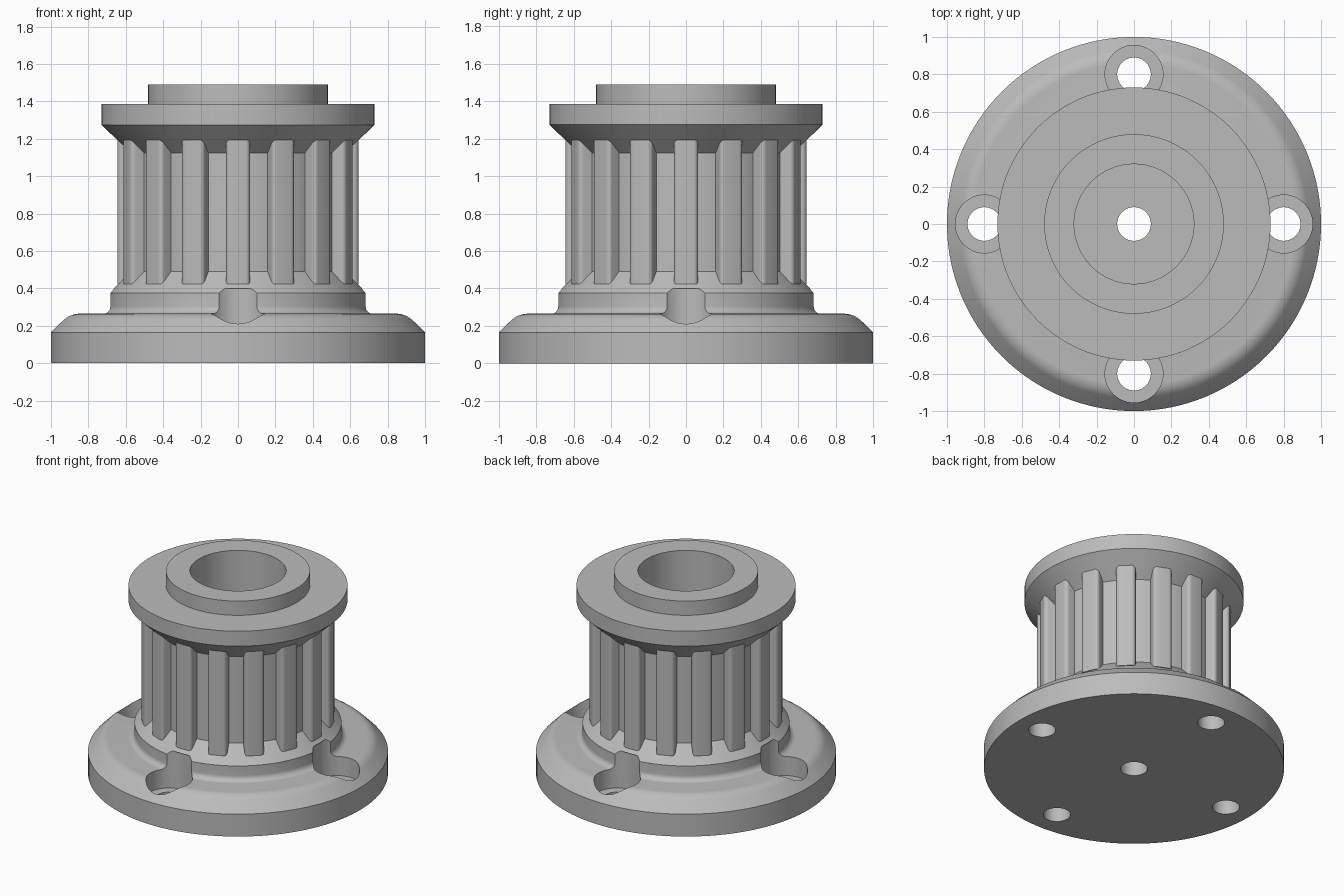
import bpy, bmesh, math
from mathutils import Matrix

if "Cube" in bpy.data.objects:
    bpy.data.objects.remove(bpy.data.objects["Cube"])

SEG = 128

grey = bpy.data.materials.new("plain grey")
grey.diffuse_color = (0.5, 0.5, 0.5, 1)
grey.use_nodes = True
grey.node_tree.nodes["Principled BSDF"].inputs["Base Color"].default_value = grey.diffuse_color


def finish(bm, name, angle=30):
    bmesh.ops.remove_doubles(bm, verts=bm.verts, dist=1e-5)
    bmesh.ops.recalc_face_normals(bm, faces=bm.faces)
    mesh = bpy.data.meshes.new(name)
    bm.to_mesh(mesh)
    bm.free()
    mesh.materials.append(grey)
    ob = bpy.data.objects.new(name, mesh)
    bpy.context.collection.objects.link(ob)
    smooth(ob, angle)
    return ob


def smooth(ob, angle=30):
    bpy.ops.object.select_all(action='DESELECT')
    ob.select_set(True)
    bpy.context.view_layer.objects.active = ob
    bpy.ops.object.shade_smooth_by_angle(angle=math.radians(angle))


def arc(cx, cz, r, a0, a1, n=8):
    """Points on a circular arc, angles in degrees."""
    steps = [math.radians(a0 + (a1 - a0) * i / n) for i in range(n + 1)]
    return [(cx + r * math.cos(a), cz + r * math.sin(a)) for a in steps]


def lathe(name, profile):
    """Revolve a closed (radius, z) profile around z."""
    bm = bmesh.new()
    rings = []
    for i in range(SEG):
        a = 2 * math.pi * i / SEG
        rings.append([bm.verts.new((r * math.cos(a), r * math.sin(a), z)) for r, z in profile])
    n = len(profile)
    for i in range(SEG):
        a, b = rings[i], rings[(i + 1) % SEG]
        for j in range(n):
            k = (j + 1) % n
            bm.faces.new((a[j], b[j], b[k], a[k]))
    return finish(bm, name)


# Pulley body: base flange, hub step, toothed core, top flange, boss and stepped bore
profile = [(0.09, 0), (1.0, 0), (1.0, 0.165)]
profile += arc(0.86, 0.165, 0.10, 45, 90)          # rounded shoulder of the base
profile += arc(0.73, 0.305, 0.04, 270, 180)        # fillet up to the hub step
profile += [(0.69, 0.375), (0.575, 0.49), (0.575, 1.125), (0.73, 1.275),
            (0.73, 1.385), (0.48, 1.385), (0.48, 1.49),
            (0.32, 1.49), (0.32, 0.30), (0.09, 0.30)]
body = lathe("pulley_body", profile)

# Cutters for the four screw holes and their counterbores
bm = bmesh.new()
for i in range(4):
    a = math.pi / 2 * i
    for radius, z0, z1 in ((0.155, 0.125, 0.40), (0.09, -0.1, 0.2)):
        bmesh.ops.create_cone(
            bm, cap_ends=True, segments=48, radius1=radius, radius2=radius, depth=z1 - z0,
            matrix=Matrix.Translation((0.8 * math.cos(a), 0.8 * math.sin(a), (z0 + z1) / 2)))
cutter = finish(bm, "screw_hole_cutter")
cutter.hide_render = True

cut = body.modifiers.new("screw_holes", 'BOOLEAN')
cut.operation = 'DIFFERENCE'
cut.solver = 'EXACT'
cut.use_self = True
cut.object = cutter
bpy.context.view_layer.objects.active = body
bpy.ops.object.modifier_apply(modifier=cut.name)
bpy.data.objects.remove(cutter)
smooth(body)

# Sixteen parallel-sided belt teeth with rounded tips, ending in the two cones
half, tip, fillet = 0.065, 0.645, 0.025
section = [(0.55, -half)]
section += arc(tip - fillet, -half + fillet, fillet, -90, 0, 6)
section += arc(tip - fillet, half - fillet, fillet, 0, 90, 6)
section += [(0.55, half)]
bm = bmesh.new()
for i in range(16):
    turn = Matrix.Rotation(2 * math.pi * i / 16, 3, 'Z')
    low = [bm.verts.new(turn @ Matrix.Identity(3).col[0].xyz * 0) for _ in section]
    high = [bm.verts.new((0, 0, 0)) for _ in section]
    for (x, y), lo, hi in zip(section, low, high):
        lo.co = (x, y, 0.425)
        hi.co = (x, y, 1.196)
        lo.co.rotate(turn)
        hi.co.rotate(turn)
    n = len(section)
    bm.faces.new(low[::-1])
    bm.faces.new(high)
    for j in range(n):
        k = (j + 1) % n
        bm.faces.new((low[j], low[k], high[k], high[j]))
finish(bm, "belt_teeth", 40)
